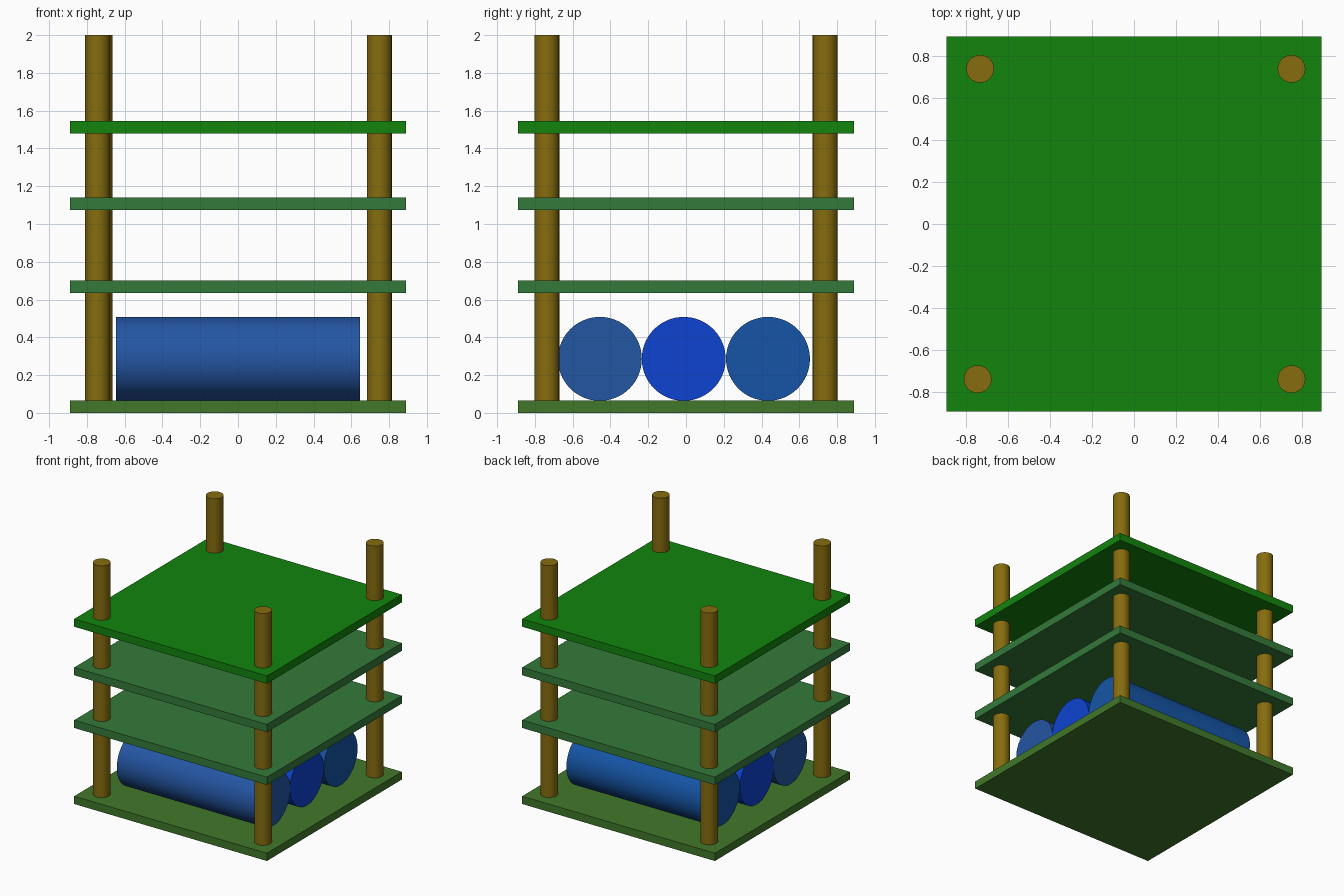
import bpy, math

if "Cube" in bpy.data.objects:
    bpy.data.objects.remove(bpy.data.objects["Cube"])


def material(name, rgb):
    # sRGB 0-255 to linear
    lin = [((c / 255 + 0.055) / 1.055) ** 2.4 if c > 10 else c / 255 / 12.92 for c in rgb]
    m = bpy.data.materials.new(name)
    m.diffuse_color = (*lin, 1)
    m.use_nodes = True
    m.node_tree.nodes["Principled BSDF"].inputs["Base Color"].default_value = m.diffuse_color
    return m


def finish(name, mat):
    ob = bpy.context.object
    ob.name = name
    ob.data.materials.append(mat)
    return ob


def plate(name, z0, mat, half=0.89, thick=0.065):
    bpy.ops.mesh.primitive_cube_add(size=1, location=(0, 0, z0 + thick / 2))
    bpy.context.object.scale = (2 * half, 2 * half, thick)
    bpy.ops.object.transform_apply(location=False, rotation=False, scale=True)
    finish(name, mat)


def cylinder(name, center, radius, length, sides, mat, rot=(0, 0, 0)):
    bpy.ops.mesh.primitive_cylinder_add(vertices=sides, radius=radius, depth=length,
                                        location=center, rotation=rot)
    finish(name, mat)
    bpy.ops.object.shade_smooth_by_angle(angle=math.radians(30))


lower_green = material("lower_green", (65, 120, 42))
mid_green = material("mid_green", (52, 122, 58))
top_green = material("top_green", (19, 132, 13))
brass = material("brass", (134, 108, 14))

# Stacked square plates
plate("bottom_plate", 0.0, lower_green)
plate("lower_middle_plate", 0.635, mid_green)
plate("upper_middle_plate", 1.075, mid_green)
plate("top_plate", 1.48, top_green)

# Corner posts, slightly uneven in placement
posts = {"front_left_post": (-0.743, -0.737), "front_right_post": (0.748, -0.737),
         "back_left_post": (-0.731, 0.737), "back_right_post": (0.748, 0.737)}
for name, (x, y) in posts.items():
    cylinder(name, (x, y, 1.02), 0.066, 1.96, 32, brass)

# Three cells lying side by side on the bottom plate
cells = [("front_cell", -0.456, (36, 86, 164)), ("middle_cell", -0.012, (14, 68, 210)),
         ("back_cell", 0.434, (21, 85, 166))]
for name, y, rgb in cells:
    cylinder(name, (0, y, 0.286), 0.222, 1.29, 64, material(name + "_blue", rgb),
             (0, math.pi / 2, 0))
